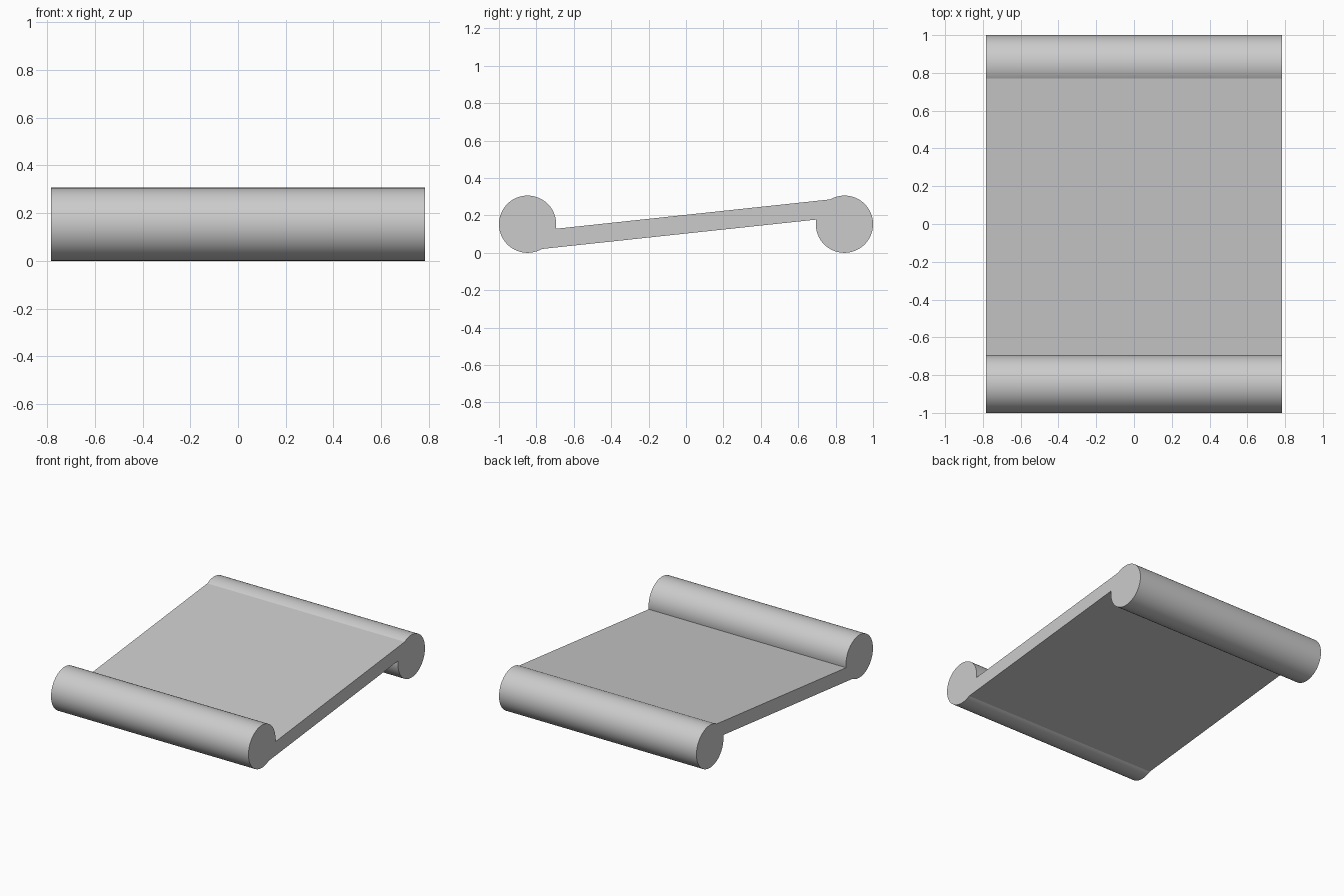
import bpy, bmesh, math

cube = bpy.data.objects.get("Cube")
if cube:
    bpy.data.objects.remove(cube)

HALF_WIDTH = 0.783
RADIUS = 0.153
ROLL_Y = 1 - RADIUS
SLOPE = 0.107          # rise of the sheet from front to back
HALF_THICK = 0.05      # vertical half thickness of the sheet
STEPS = 72

grey = bpy.data.materials.new("grey")
grey.use_nodes = True
colour = (0.6, 0.6, 0.6, 1)
grey.diffuse_color = colour
grey.node_tree.nodes["Principled BSDF"].inputs["Base Color"].default_value = colour


def meeting_angle(offset):
    """Angle on the back roll where a sloping sheet face runs into it."""
    tilt = math.atan(SLOPE)
    height = (offset + SLOPE * ROLL_Y) * math.cos(tilt)
    return math.pi - math.asin(height / RADIUS) + tilt


# Back roll arc, from the sheet's underside round to its top
start = meeting_angle(-HALF_THICK)
end = meeting_angle(HALF_THICK) + 2 * math.pi
back = []
for i in range(STEPS + 1):
    a = start + (end - start) * i / STEPS
    back.append((ROLL_Y + RADIUS * math.cos(a), RADIUS * math.sin(a)))

# The front roll is the same arc turned half round
profile = back + [(-y, -z) for y, z in back]

# Extrude the joined profile across the width
bm = bmesh.new()
face = bm.faces.new([bm.verts.new((-HALF_WIDTH, y, z + RADIUS)) for y, z in profile])
result = bmesh.ops.extrude_face_region(bm, geom=[face], use_keep_orig=True)
moved = [v for v in result["geom"] if isinstance(v, bmesh.types.BMVert)]
bmesh.ops.translate(bm, verts=moved, vec=(2 * HALF_WIDTH, 0, 0))
bmesh.ops.recalc_face_normals(bm, faces=bm.faces)

mesh = bpy.data.meshes.new("rolled_sheet")
bm.to_mesh(mesh)
bm.free()
mesh.materials.append(grey)
sheet = bpy.data.objects.new("rolled_sheet", mesh)
bpy.context.collection.objects.link(sheet)

# Smooth rolls with crisp ends and creases
bpy.ops.object.select_all(action="DESELECT")
sheet.select_set(True)
bpy.context.view_layer.objects.active = sheet
bpy.ops.object.shade_smooth_by_angle(angle=math.radians(15))
